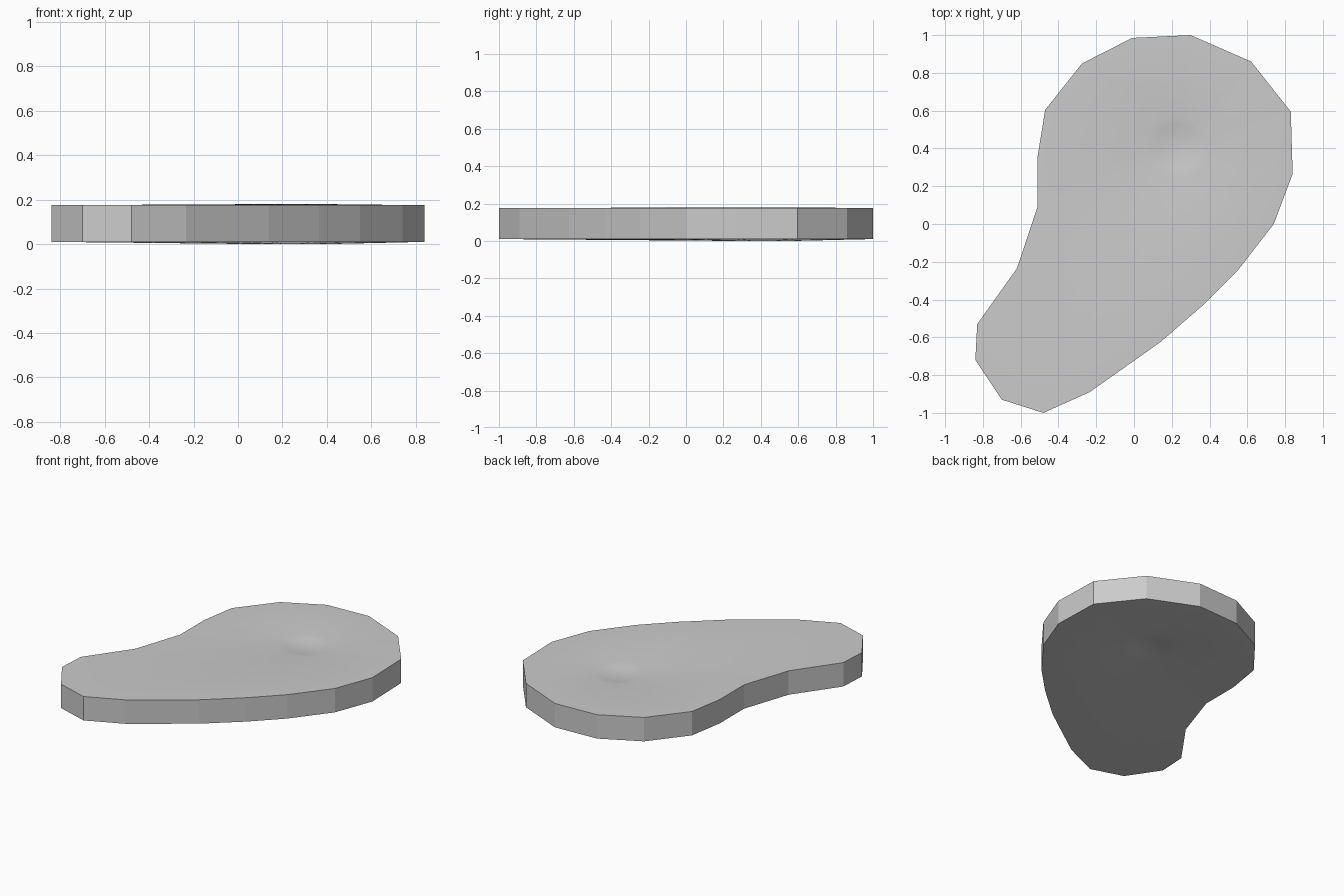
import bpy, bmesh
from mathutils import Vector

if "Cube" in bpy.data.objects:
    bpy.data.objects.remove(bpy.data.objects["Cube"])

# Outline of the slab, clockwise from the top
OUTLINE = [(-0.01, 0.985), (0.30, 1.0), (0.62, 0.86), (0.83, 0.595), (0.84, 0.265),
           (0.74, 0.0), (0.55, -0.245), (0.365, -0.43), (0.14, -0.625), (-0.015, -0.735),
           (-0.235, -0.89), (-0.48, -1.0), (-0.70, -0.93), (-0.84, -0.72), (-0.83, -0.53),
           (-0.62, -0.235), (-0.51, 0.095), (-0.51, 0.36), (-0.47, 0.605), (-0.275, 0.85)]
CENTRE = Vector((0.23, 0.41))
N = len(OUTLINE)
bm = bmesh.new()


def bridge(a, b, smooth):
    for i in range(N):
        j = (i + 1) % N
        bm.faces.new((a[i], a[j], b[j], b[i])).smooth = smooth


def cap(edge_z, crest_z, dent):
    """Slightly domed face with a shallow round dimple."""
    rim = [bm.verts.new((x, y, edge_z)) for x, y in OUTLINE]
    prev = rim
    for r, z in ((0.17, crest_z), (0.12, crest_z + dent * 0.45), (0.06, crest_z + dent * 0.85)):
        ring = []
        for p in OUTLINE:
            q = CENTRE + (Vector(p) - CENTRE).normalized() * r
            ring.append(bm.verts.new((q.x, q.y, z)))
        bridge(prev, ring, True)
        prev = ring
    tip = bm.verts.new((CENTRE.x, CENTRE.y, crest_z + dent))
    for i in range(N):
        bm.faces.new((prev[i], prev[(i + 1) % N], tip)).smooth = True
    return rim


# Top and bottom faces, joined by a faceted side wall
top = cap(0.175, 0.18, -0.018)
bottom = cap(0.01, 0.0, 0.018)
bridge(top, bottom, False)
for rim in (top, bottom):
    for i in range(N):
        bm.edges.get((rim[i], rim[(i + 1) % N])).smooth = False

bmesh.ops.recalc_face_normals(bm, faces=bm.faces)
mesh = bpy.data.meshes.new("slab")
bm.to_mesh(mesh)
bm.free()
slab = bpy.data.objects.new("slab", mesh)
bpy.context.collection.objects.link(slab)
